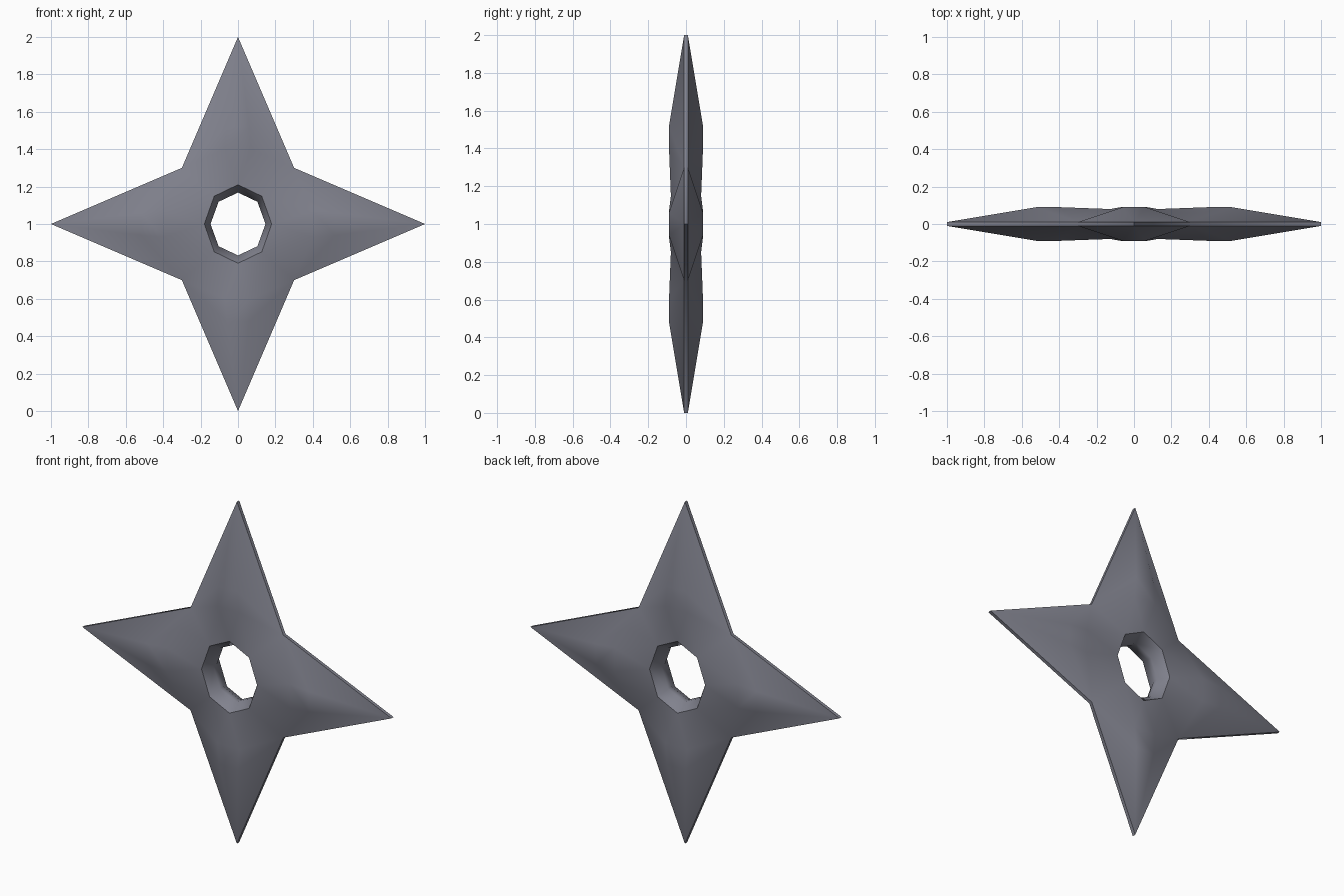
import bpy, bmesh, math
from mathutils import Vector

old = bpy.data.objects.get("Cube")
if old:
    bpy.data.objects.remove(old, do_unlink=True)

# Dark steel
steel = bpy.data.materials.new("dark steel")
steel.use_nodes = True
colour = (0.22, 0.224, 0.27, 1)
steel.diffuse_color = colour
steel.node_tree.nodes["Principled BSDF"].inputs["Base Color"].default_value = colour

EDGE, RIM, LIP, RIDGE = 0.01, 0.08, 0.015, 0.09   # half thicknesses
CENTRE = Vector((0, 0, 1))

bm = bmesh.new()


def add_face(points):
    bm.faces.new([bm.verts.new(CENTRE + p) for p in points])


def turned(quarter, across, out, depth):
    """Point of an arm, rotated by quarter turns around the hub."""
    a = quarter * math.pi / 2
    return Vector((across * math.cos(a) + out * math.sin(a), depth,
                   out * math.cos(a) - across * math.sin(a)))


def hole_point(step, rx, rz, depth):
    """Corner of the slightly tall eight-sided hole."""
    a = step * math.pi / 4
    return Vector((rx * math.sin(a), depth, rz * math.cos(a)))


for side in (-1, 1):
    # Arms: a raised ridge plate falling away to the thin outline
    for q in range(4):
        tip = turned(q, 0, 1, side * EDGE)
        hub = hole_point(2 * q, 0.18, 0.21, side * RIM)
        inner = [turned(q, s * 0.07, 0.40, side * RIDGE) for s in (-1, 1)]
        outer = [turned(q, s * 0.06, 0.52, side * RIDGE) for s in (-1, 1)]
        add_face([inner[0], inner[1], outer[1], outer[0]])
        add_face([outer[0], outer[1], tip])
        add_face([hub, inner[1], inner[0]])
        for i, s in enumerate((-1, 1)):
            notch = turned(q, s * 0.30, 0.30, side * EDGE)
            corner = hole_point(2 * q + s, 0.18, 0.21, side * RIM)
            add_face([tip, outer[i], notch])
            add_face([outer[i], inner[i], notch])
            add_face([inner[i], corner, notch])
            add_face([inner[i], hub, corner])
    # Tapered hole wall
    for k in range(8):
        add_face([hole_point(k, 0.18, 0.21, side * RIM),
                  hole_point(k + 1, 0.18, 0.21, side * RIM),
                  hole_point(k + 1, 0.147, 0.168, side * LIP),
                  hole_point(k, 0.147, 0.168, side * LIP)])

# Narrow lip in the middle of the hole
for k in range(8):
    add_face([hole_point(k + d, 0.147, 0.168, y * LIP)
              for d, y in ((0, -1), (1, -1), (1, 1), (0, 1))])

# Blade edge band
for q in range(4):
    for s in (-1, 1):
        add_face([turned(q, 0, 1, -EDGE), turned(q, 0, 1, EDGE),
                  turned(q, s * 0.30, 0.30, EDGE), turned(q, s * 0.30, 0.30, -EDGE)])

bmesh.ops.remove_doubles(bm, verts=bm.verts, dist=0.0005)
bmesh.ops.recalc_face_normals(bm, faces=bm.faces)
mesh = bpy.data.meshes.new("throwing_star")
bm.to_mesh(mesh)
bm.free()
mesh.materials.append(steel)

star = bpy.data.objects.new("throwing_star", mesh)
bpy.context.collection.objects.link(star)
bpy.ops.object.select_all(action="DESELECT")
star.select_set(True)
bpy.context.view_layer.objects.active = star
bpy.ops.object.shade_smooth_by_angle(angle=math.radians(45))
